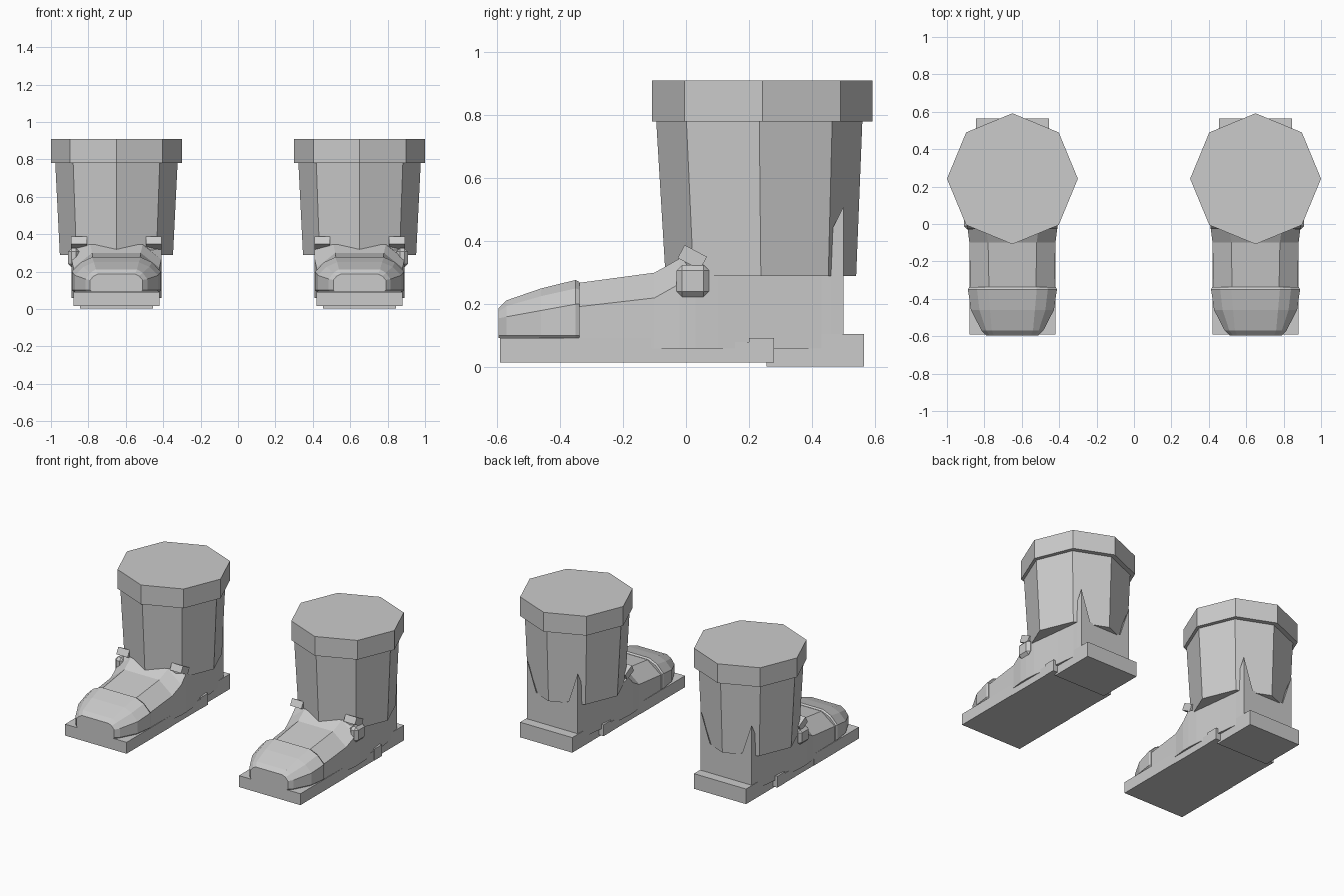
import bpy, bmesh, math
from mathutils import Matrix

if "Cube" in bpy.data.objects:
    bpy.data.objects.remove(bpy.data.objects["Cube"])

grey = bpy.data.materials.new("plain grey")
grey.use_nodes = True
colour = (0.6, 0.6, 0.6, 1)
grey.diffuse_color = colour
grey.node_tree.nodes["Principled BSDF"].inputs["Base Color"].default_value = colour


def finish(name, bm, origin):
    bmesh.ops.recalc_face_normals(bm, faces=bm.faces)
    mesh = bpy.data.meshes.new(name)
    bm.to_mesh(mesh)
    bm.free()
    mesh.materials.append(grey)
    obj = bpy.data.objects.new(name, mesh)
    obj.location.x = origin
    bpy.context.collection.objects.link(obj)
    return obj


def skin(bm, rings):
    loops = [[bm.verts.new(p) for p in ring] for ring in rings]
    n = len(loops[0])
    for a, b in zip(loops, loops[1:]):
        for i in range(n):
            j = (i + 1) % n
            bm.faces.new((a[i], a[j], b[j], b[i]))
    bm.faces.new(loops[0])
    bm.faces.new(loops[-1])


def block(name, origin, half, y, z, x=0, tilt=0, bevel=0):
    bm = bmesh.new()
    size = (half * 2, y[1] - y[0], z[1] - z[0])
    place = (Matrix.Translation((x, sum(y) / 2, sum(z) / 2))
             @ Matrix.Rotation(tilt, 4, "X") @ Matrix.Diagonal((*size, 1)))
    bmesh.ops.create_cube(bm, size=1, matrix=place)
    if bevel:
        bmesh.ops.bevel(bm, geom=bm.edges[:], offset=bevel, segments=1, affect="EDGES")
    return finish(name, bm, origin)


def octagon_tube(name, origin, levels):
    # levels: centre y, radius, height
    bm = bmesh.new()
    skin(bm, [[(r * math.cos(k * math.pi / 4), cy + r * math.sin(k * math.pi / 4), z)
               for k in range(8)] for cy, r, z in levels])
    return finish(name, bm, origin)


def foot_loft(name, origin, sections, base, bulge=0):
    # sections: y, half width, shoulder height, ridge half width, ridge height
    bm = bmesh.new()
    rings = []
    for y, w, sh, rw, top in sections:
        side = [(w - bulge, base), (w, base + bulge), (w, sh)]
        if bulge:
            side.append((w * 0.55 + rw * 0.45, sh * 0.35 + top * 0.65))
        side.append((rw, top))
        rings.append([(x, y, z) for x, z in side]
                     + [(-x, y, z) for x, z in reversed(side)])
    skin(bm, rings)
    return finish(name, bm, origin)


body = [(-0.36, 0.225, 0.19, 0.125, 0.265), (-0.1, 0.23, 0.22, 0.13, 0.30),
        (-0.02, 0.24, 0.265, 0.14, 0.345), (0.03, 0.24, 0.32, 0.14, 0.35),
        (0.1, 0.235, 0.29, 0.13, 0.30), (0.3, 0.21, 0.29, 0.12, 0.29),
        (0.43, 0.195, 0.38, 0.12, 0.29), (0.46, 0.193, 0.43, 0.12, 0.29),
        (0.5, 0.19, 0.51, 0.12, 0.30)]
toe = [(-0.595, 0.14, 0.155, 0.10, 0.187), (-0.57, 0.165, 0.16, 0.11, 0.212),
       (-0.46, 0.222, 0.18, 0.12, 0.25), (-0.35, 0.238, 0.2, 0.13, 0.277),
       (-0.338, 0.232, 0.2, 0.128, 0.27)]

for label, side in (("left", 1), ("right", -1)):
    o = 0.65 * side
    # Shaft and cuff
    octagon_tube(label + "_shaft", o, [(0.2375, 0.3025, 0.29), (0.2325, 0.3275, 0.79)])
    octagon_tube(label + "_cuff", o, [(0.242, 0.35, 0.78), (0.242, 0.35, 0.91)])
    # Foot and toe cap
    foot_loft(label + "_foot", o, body, 0.06)
    foot_loft(label + "_toe_cap", o, toe, 0.093, 0.008)
    # Sole and heel
    block(label + "_front_sole", o, 0.23, (-0.59, -0.11), (0.015, 0.092))
    block(label + "_mid_sole", o, 0.228, (-0.11, 0.23), (0.015, 0.08))
    block(label + "_shank", o, 0.23, (0.2, 0.28), (0.015, 0.092))
    block(label + "_heel", o, 0.195, (0.255, 0.565), (0.003, 0.105))
    # Strap tabs and outer buckle
    for tab, x in (("outer", 0.2), ("inner", -0.2)):
        block(f"{label}_{tab}_tab", o, 0.042, (-0.02, 0.06), (0.325, 0.372),
              x * side, math.radians(-28))
    block(label + "_buckle", o, 0.03, (-0.03, 0.073), (0.223, 0.325),
          0.228 * side, 0, 0.018)
